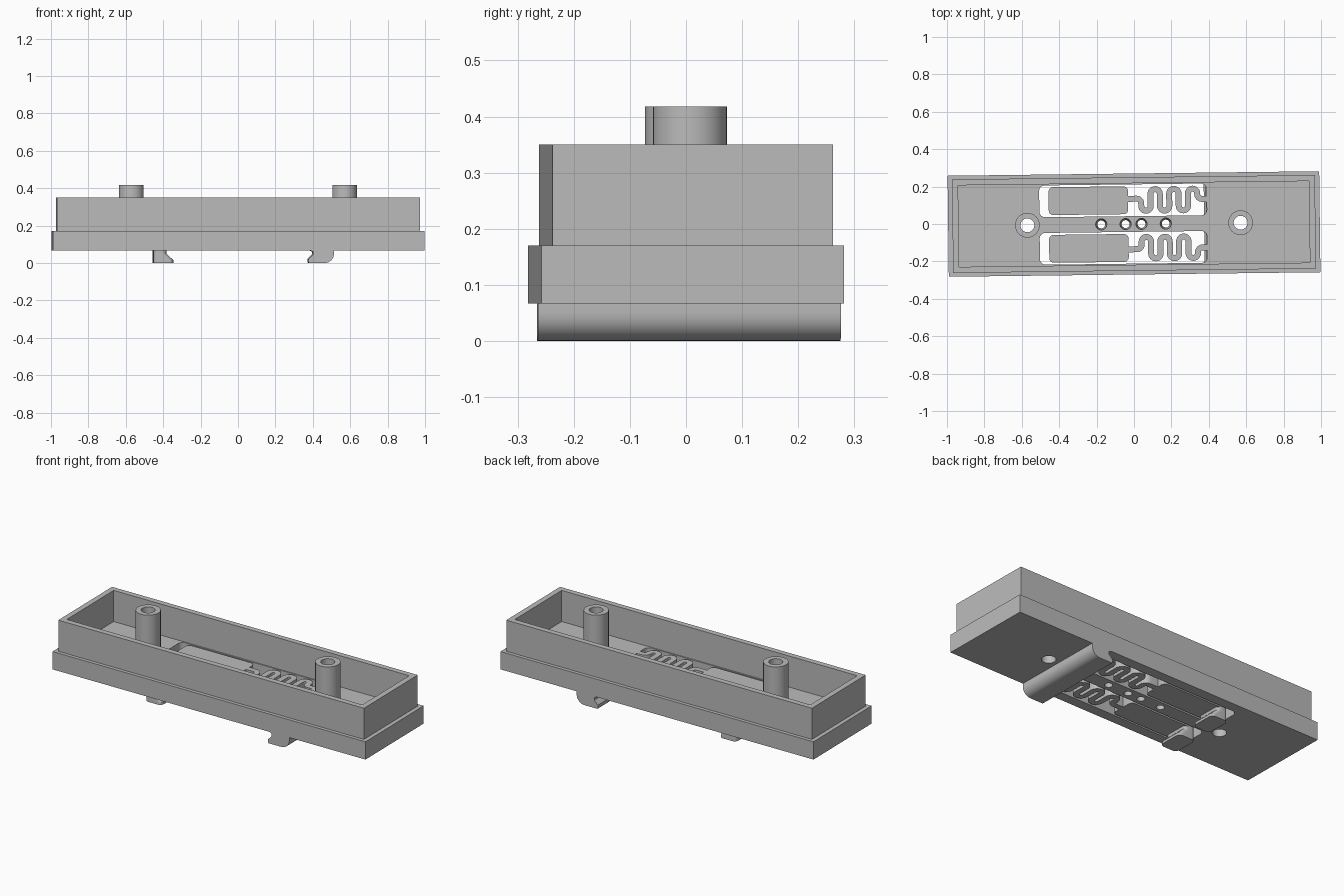
import bpy, bmesh, math

if "Cube" in bpy.data.objects:
    bpy.data.objects.remove(bpy.data.objects["Cube"])

TILT = 0.0121          # the whole part sits slightly turned about z
Z0, Z1, Z2, Z3 = 0.067, 0.17, 0.35, 0.418

grey = bpy.data.materials.new("light_grey_plastic")
grey.diffuse_color = (0.5, 0.5, 0.5, 1)
grey.use_nodes = True
grey.node_tree.nodes["Principled BSDF"].inputs["Base Color"].default_value = grey.diffuse_color


def arc(cx, cy, r, a0, a1, n=8):
    return [(cx + r * math.cos(math.radians(a0 + (a1 - a0) * i / n)),
             cy + r * math.sin(math.radians(a0 + (a1 - a0) * i / n))) for i in range(n + 1)]


def circle(cx, cy, r, n=32):
    return arc(cx, cy, r, 0, 360, n)[:-1]


def rect(hx, hy):
    return [(-hx, -hy), (hx, -hy), (hx, hy), (-hx, hy)]


def rrect(x0, x1, y0, y1, r):
    return (arc(x1 - r, y1 - r, r, 0, 90) + arc(x0 + r, y1 - r, r, 90, 180)
            + arc(x0 + r, y0 + r, r, 180, 270) + arc(x1 - r, y0 + r, r, 270, 360))


def flip(loop):
    return [(x, -y) for x, y in reversed(loop)]


def finish(ob):
    ob.rotation_euler.z = TILT
    ob.data.materials.clear()
    ob.data.materials.append(grey)
    bpy.ops.object.select_all(action='DESELECT')
    ob.select_set(True)
    bpy.context.view_layer.objects.active = ob
    bpy.ops.object.shade_smooth_by_angle(angle=math.radians(30))


def slab(name, loops, z0, z1):
    """Flat outline with holes, extruded from z0 to z1."""
    cu = bpy.data.curves.new(name, 'CURVE')
    cu.dimensions, cu.fill_mode = '2D', 'BOTH'
    cu.extrude = (z1 - z0) / 2
    for loop in loops:
        sp = cu.splines.new('POLY')
        sp.points.add(len(loop) - 1)
        for p, (x, y) in zip(sp.points, loop):
            p.co = (x, y, 0, 1)
        sp.use_cyclic_u = True
    ob = bpy.data.objects.new(name, cu)
    bpy.context.collection.objects.link(ob)
    ob.location.z = (z0 + z1) / 2
    bpy.ops.object.select_all(action='DESELECT')
    ob.select_set(True)
    bpy.context.view_layer.objects.active = ob
    bpy.ops.object.convert(target='MESH')
    ob = bpy.context.view_layer.objects.active
    bm = bmesh.new()
    bm.from_mesh(ob.data)
    bmesh.ops.remove_doubles(bm, verts=bm.verts, dist=1e-5)
    bmesh.ops.recalc_face_normals(bm, faces=bm.faces)
    bm.to_mesh(ob.data)
    bm.free()
    finish(ob)


def loft(name, loops, caps=True):
    """Skin between equal-length 3D loops."""
    bm = bmesh.new()
    rings = [[bm.verts.new(p) for p in loop] for loop in loops]
    for a, b in zip(rings, rings[1:]):
        for i in range(len(a)):
            j = (i + 1) % len(a)
            bm.faces.new((a[i], a[j], b[j], b[i]))
    if caps:
        bm.faces.new(rings[0][::-1])
        bm.faces.new(rings[-1])
    bmesh.ops.recalc_face_normals(bm, faces=bm.faces)
    me = bpy.data.meshes.new(name)
    bm.to_mesh(me)
    bm.free()
    ob = bpy.data.objects.new(name, me)
    bpy.context.collection.objects.link(ob)
    finish(ob)


def band(path, w):
    """Closed outline of a strip of half width w along a path."""
    left, right = [], []
    for i, (x, y) in enumerate(path):
        a, b = path[max(i - 1, 0)], path[min(i + 1, len(path) - 1)]
        dx, dy = b[0] - a[0], b[1] - a[1]
        if i in (0, len(path) - 1):
            dx, dy = 1, 0
        d = math.hypot(dx, dy)
        left.append((x - dy / d * w, y + dx / d * w))
        right.append((x + dy / d * w, y - dx / d * w))
    return left + right[::-1]


# Base plate with two latch slots, post holes and pin holes
slot = rrect(-0.505, 0.39, 0.042, 0.212, 0.03)
pins = (-0.175, -0.045, 0.04, 0.17)
holes = [circle(x, 0, 0.037) for x in (-0.57, 0.57)] + [circle(x, 0, 0.03) for x in pins]
slab("base_plate", [rect(0.9935, 0.27), slot, flip(slot)] + holes, Z0, Z1)

# Tapered linings of the pin holes
for x in pins:
    rings = [(0.03, Z1), (0.021, Z0), (0.03, Z0)]
    loft("pin_hole", [[(px, py, z) for px, py in circle(x, 0, r)] for r, z in rings], caps=False)

# Raised rim wall
slab("rim_wall", [rect(0.97, 0.25), rect(0.938, 0.218)], Z1, Z2)

# Hollow screw posts
for x in (-0.57, 0.57):
    slab("screw_post", [circle(x, 0, 0.066), circle(x, 0, 0.037)], Z1, Z3)

# Serpentine spring centre line
path = [(-0.03, 0.135)] + arc(0.015, 0.11, 0.025, 90, 0)
for k in range(3):
    x = 0.065 + 0.1 * k
    path += arc(x, 0.095, 0.025, 180, 360, 12)
    path += arc(x + 0.05, 0.16, 0.025, 180, 0, 12)
path += arc(0.365, 0.155, 0.025, 180, 270) + [(0.39, 0.13)]
spring = band(path, 0.016)
tongue = rrect(-0.455, -0.03, 0.053, 0.202, 0.025)

# Latch tongues, springs and hooks, on both sides
hook_levels = [(0.0, -0.348), (0.015, -0.348), (0.05, -0.385), (Z0, -0.385)]
for side, put in (("back", list), ("front", flip)):
    slab(side + "_latch_tongue", [put(tongue)], Z0, Z1)
    slab(side + "_spring", [put(spring)], Z0, Z1)
    loft(side + "_latch_hook",
         [[(x, y, z) for x, y in put(rrect(-0.455, x1, 0.053, 0.202, 0.025))]
          for z, x1 in hook_levels])

# Full-width fixed hook rail under the plate
profile = ([(0.378, 0.0)] + arc(0.46, 0.05, 0.05, -90, 0)
           + [(0.51, Z0), (0.385, Z0), (0.398, 0.06), (0.398, 0.045), (0.375, 0.022), (0.375, 0.004)])
loft("fixed_hook_rail", [[(x, y, z) for x, z in profile] for y in (-0.27, 0.27)])
